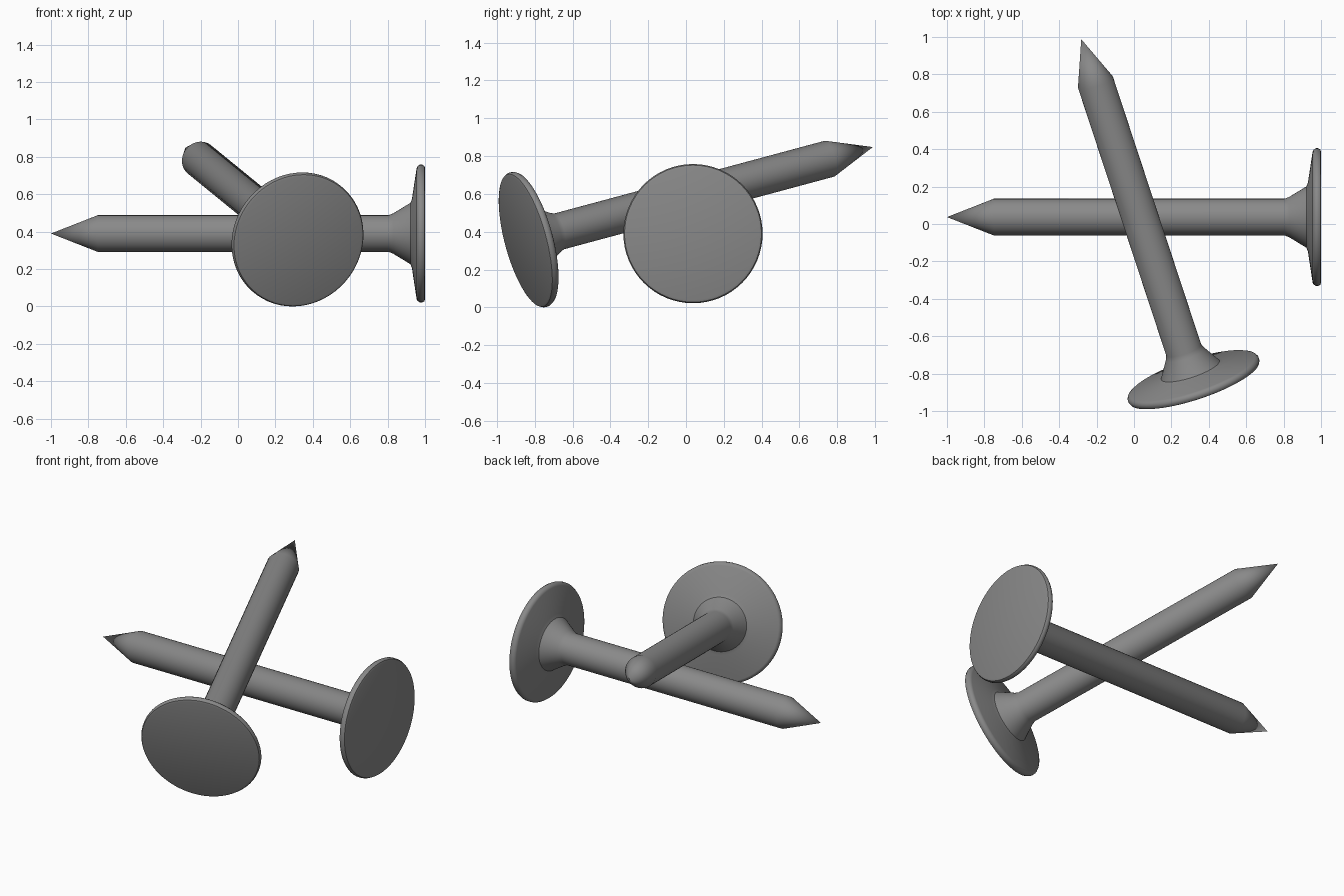
import bpy, bmesh, math
from mathutils import Vector

if "Cube" in bpy.data.objects:
    bpy.data.objects.remove(bpy.data.objects["Cube"])

steel = bpy.data.materials.new("steel grey")
steel.diffuse_color = (0.25, 0.25, 0.25, 1)
steel.use_nodes = True
steel.node_tree.nodes["Principled BSDF"].inputs["Base Color"].default_value = steel.diffuse_color

# distance from tip, radius
PROFILE = [(0.0, 0.0), (0.25, 0.098), (1.805, 0.098), (1.83, 0.108), (1.922, 0.164),
           (1.93, 0.185), (1.955, 0.35), (1.96, 0.36), (1.972, 0.368),
           (1.985, 0.368), (1.996, 0.362), (2.0, 0.35), (2.0, 0.0)]
SEGMENTS = 64


def nail(name, tip, head):
    """Lathe the nail profile along local z, then aim it from tip to head."""
    bm = bmesh.new()
    verts = [bm.verts.new((r, 0, z)) for z, r in PROFILE]
    edges = [bm.edges.new(p) for p in zip(verts, verts[1:])]
    bmesh.ops.spin(bm, geom=verts + edges, cent=(0, 0, 0), axis=(0, 0, 1),
                   angle=math.tau, steps=SEGMENTS)
    bmesh.ops.remove_doubles(bm, verts=bm.verts, dist=1e-4)
    bmesh.ops.recalc_face_normals(bm, faces=bm.faces)
    mesh = bpy.data.meshes.new(name)
    bm.to_mesh(mesh)
    bm.free()
    mesh.materials.append(steel)
    ob = bpy.data.objects.new(name, mesh)
    bpy.context.collection.objects.link(ob)
    ob.location = tip
    ob.rotation_euler = (Vector(head) - Vector(tip)).to_track_quat('Z', 'Y').to_euler()
    bpy.ops.object.select_all(action='DESELECT')
    ob.select_set(True)
    bpy.context.view_layer.objects.active = ob
    bpy.ops.object.shade_smooth_by_angle(angle=math.radians(35))


# lower nail lying along x, upper nail leaning across it
nail("lower_nail", (-1, 0.037, 0.39), (1, 0.037, 0.39))
nail("upper_nail", (-0.282, 0.988, 0.848), (0.32, -0.838, 0.357))
